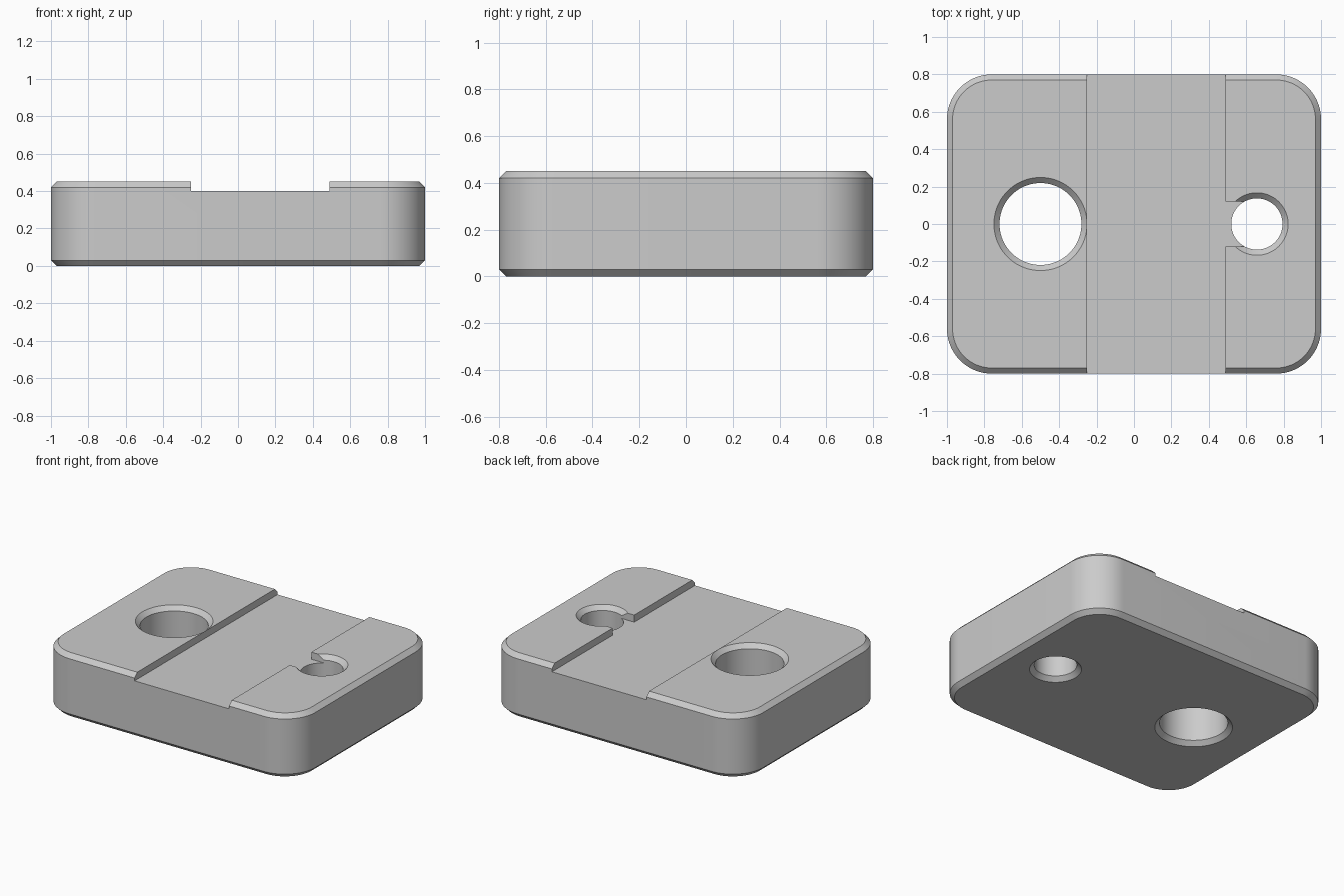
import bpy, bmesh, math

cube = bpy.data.objects.get("Cube")
if cube:
    bpy.data.objects.remove(cube, do_unlink=True)

HEIGHT, CHAMFER, FLOOR = 0.45, 0.03, 0.40

grey = bpy.data.materials.new("light grey")
grey.use_nodes = True
colour = (0.6, 0.6, 0.6, 1)
grey.diffuse_color = colour
grey.node_tree.nodes["Principled BSDF"].inputs["Base Color"].default_value = colour


def loft(name, rings):
    """Skin a stack of matching outlines and cap both ends."""
    bm = bmesh.new()
    loops = [[bm.verts.new(p) for p in ring] for ring in rings]
    n = len(loops[0])
    for low, high in zip(loops, loops[1:]):
        for i in range(n):
            j = (i + 1) % n
            bm.faces.new((low[i], low[j], high[j], high[i]))
    bm.faces.new(loops[0][::-1])
    bm.faces.new(loops[-1])
    bmesh.ops.recalc_face_normals(bm, faces=bm.faces)
    mesh = bpy.data.meshes.new(name)
    bm.to_mesh(mesh)
    bm.free()
    obj = bpy.data.objects.new(name, mesh)
    bpy.context.collection.objects.link(obj)
    mesh.materials.append(grey)
    return obj


def rounded_ring(inset, z, radius=0.24, steps=20):
    points = []
    for quarter, (sx, sy) in enumerate(((1, 1), (-1, 1), (-1, -1), (1, -1))):
        for i in range(steps + 1):
            a = (quarter + i / steps) * math.pi / 2
            r = radius - inset
            points.append((sx * (1 - radius) + r * math.cos(a),
                           sy * (0.8 - radius) + r * math.sin(a), z))
    return points


def circle(x, r, z, n=80):
    return [(x + r * math.cos(math.tau * i / n),
             r * math.sin(math.tau * i / n), z) for i in range(n)]


def hole(name, x, r):
    """Through hole cutter, flared to chamfer both rims."""
    over = 0.02
    wide = r + CHAMFER + over
    return loft(name, [circle(x, wide, -over), circle(x, r, CHAMFER),
                       circle(x, r, HEIGHT - CHAMFER),
                       circle(x, wide, HEIGHT + over)])


def block(name, x0, x1, half_y):
    """Box cutter reaching from the channel floor past the top."""
    return loft(name, [[(x0, -half_y, z), (x1, -half_y, z),
                        (x1, half_y, z), (x0, half_y, z)] for z in (FLOOR, 0.6)])


# Chamfered body with rounded corners
body = loft("plate_body", [rounded_ring(CHAMFER, 0), rounded_ring(0, CHAMFER),
                           rounded_ring(0, HEIGHT - CHAMFER),
                           rounded_ring(CHAMFER, HEIGHT)])

# Cross channel, side notch and the two holes
cutters = [block("channel_cutter", -0.25, 0.49, 1),
           block("notch_cutter", 0.4, 0.62, 0.12),
           hole("large_hole_cutter", -0.5, 0.219),
           hole("small_hole_cutter", 0.657, 0.137)]

bpy.ops.object.select_all(action='DESELECT')
bpy.context.view_layer.objects.active = body
body.select_set(True)
for cutter in cutters:
    cutter.hide_render = True
    mod = body.modifiers.new(cutter.name, 'BOOLEAN')
    mod.operation = 'DIFFERENCE'
    mod.solver = 'EXACT'
    mod.object = cutter
    bpy.ops.object.modifier_apply(modifier=mod.name)
    bpy.data.objects.remove(cutter, do_unlink=True)

bpy.ops.object.shade_smooth_by_angle(angle=math.radians(30))
